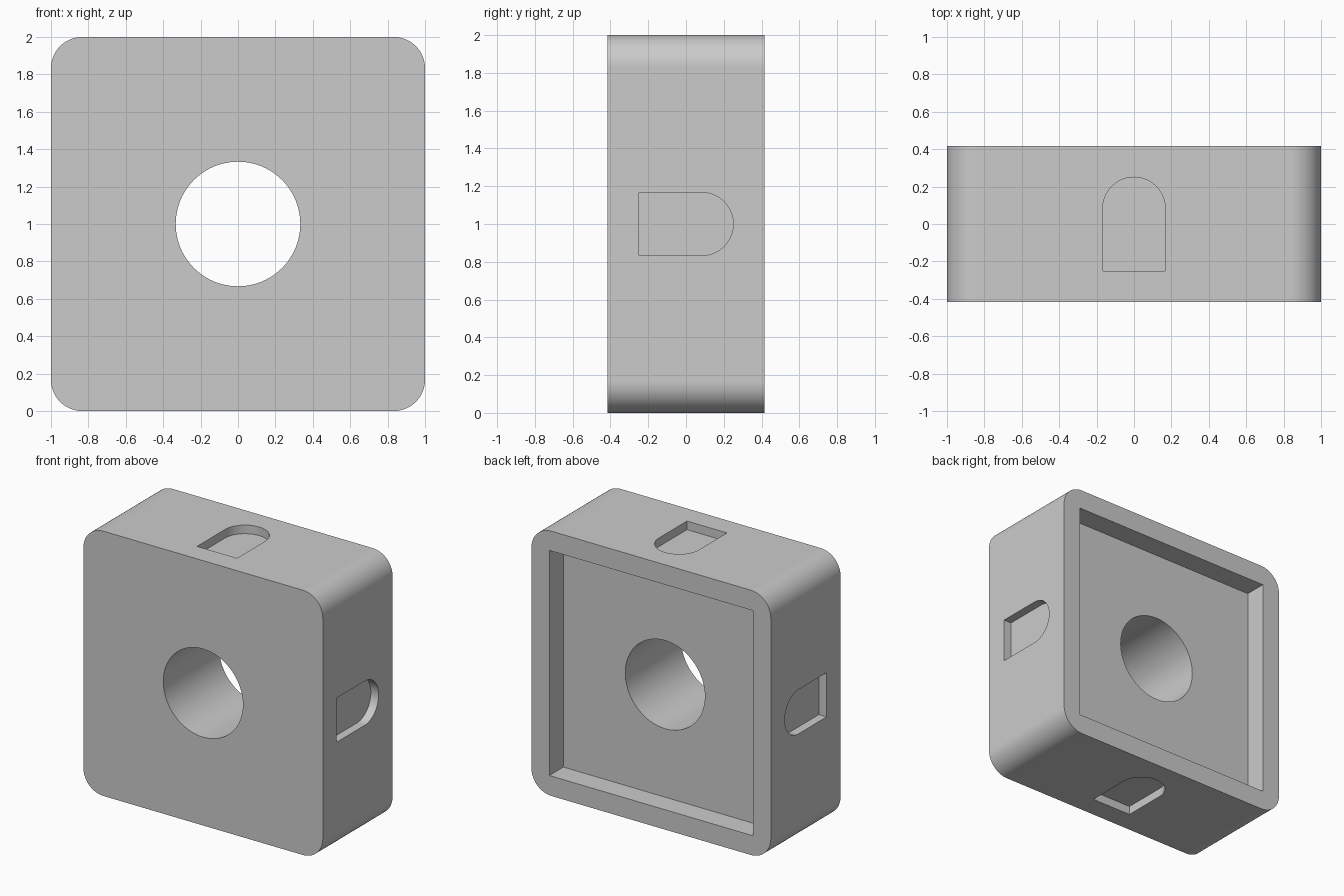
import bpy
import bmesh
from math import pi, cos, sin, radians
from mathutils import Matrix

if "Cube" in bpy.data.objects:
    bpy.data.objects.remove(bpy.data.objects["Cube"])

HALF, DEPTH = 1.0, 0.833
CENTRE = Matrix.Translation((0, 0, HALF))
UPRIGHT = CENTRE @ Matrix.Rotation(pi / 2, 4, 'X')   # profile plane becomes x-z, height becomes -y


def arc(cx, cy, r, start, end, steps):
    angles = [radians(start + (end - start) * i / steps) for i in range(steps + 1)]
    return [(cx + r * cos(a), cy + r * sin(a)) for a in angles]


def prism(name, profile, low, high, matrix):
    bm = bmesh.new()
    base = bm.faces.new([bm.verts.new((x, y, low)) for x, y in profile])
    top = bmesh.ops.extrude_face_region(bm, geom=[base])["geom"]
    moved = [v for v in top if isinstance(v, bmesh.types.BMVert)]
    bmesh.ops.translate(bm, verts=moved, vec=(0, 0, high - low))
    bmesh.ops.recalc_face_normals(bm, faces=bm.faces)
    bm.transform(matrix)
    mesh = bpy.data.meshes.new(name)
    bm.to_mesh(mesh)
    bm.free()
    obj = bpy.data.objects.new(name, mesh)
    bpy.context.collection.objects.link(obj)
    return obj


# Block with rounded corners
R = 0.167
inner = HALF - R
outline = []
for i, (sx, sy) in enumerate([(1, 1), (-1, 1), (-1, -1), (1, -1)]):
    outline += arc(sx * inner, sy * inner, R, 90 * i, 90 * i + 90, 16)
block = prism("block", outline, -DEPTH / 2, DEPTH / 2, UPRIGHT)

grey = bpy.data.materials.new("grey")
grey.use_nodes = True
colour = (0.6, 0.6, 0.6, 1)
grey.diffuse_color = colour
grey.node_tree.nodes["Principled BSDF"].inputs["Base Color"].default_value = colour
block.data.materials.append(grey)

# Centre hole and square pocket in the back
cutters = [prism("hole_cutter", arc(0, 0, 0.333, 0, 360, 96)[:-1], -1, 1, UPRIGHT)]
P = 0.85
cutters.append(prism("pocket_cutter", [(-P, -P), (P, -P), (P, P), (-P, P)],
                     -1, 0.167 - DEPTH / 2, UPRIGHT))

# Shallow arched recess on each of the four sides
W = 0.167
arch = [(-W, -0.25), (W, -0.25)] + arc(0, 0.083, W, 0, 180, 48)
for i in range(4):
    turn = CENTRE @ Matrix.Rotation(i * pi / 2, 4, 'Y')
    cutters.append(prism("recess_cutter", arch, HALF - 0.065, HALF + 0.1, turn))

# Cut everything out of the block
bpy.ops.object.select_all(action='DESELECT')
bpy.context.view_layer.objects.active = block
block.select_set(True)
for cutter in cutters:
    cutter.hide_render = True
    cut = block.modifiers.new("cut", 'BOOLEAN')
    cut.operation = 'DIFFERENCE'
    cut.solver = 'EXACT'
    cut.object = cutter
    bpy.ops.object.modifier_apply(modifier=cut.name)
    bpy.data.objects.remove(cutter)

# Smooth curved walls, crisp edges
bpy.ops.object.shade_smooth_by_angle(angle=radians(30))
weighted = block.modifiers.new("weighted_normals", 'WEIGHTED_NORMAL')
weighted.keep_sharp = True
